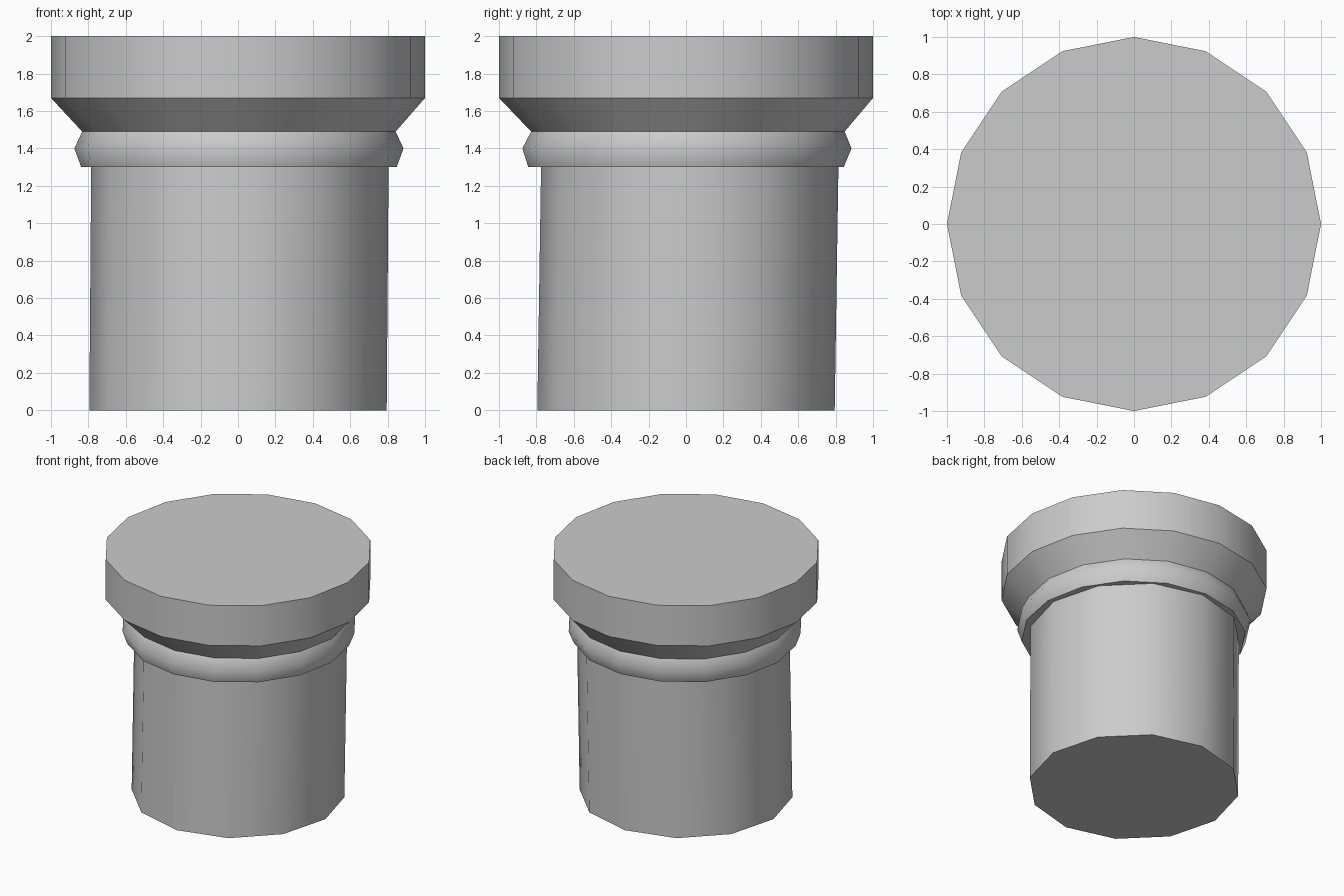
import bpy, bmesh
from math import cos, sin, tau

if "Cube" in bpy.data.objects:
    bpy.data.objects.remove(bpy.data.objects["Cube"])

bm = bmesh.new()


def ring(r, z, sides, cx=0.0, cy=0.0):
    """Closed loop of edges at height z."""
    vs = [bm.verts.new((cx + r * cos(tau * i / sides), cy + r * sin(tau * i / sides), z))
          for i in range(sides)]
    es = [bm.edges.new((vs[i], vs[(i + 1) % sides])) for i in range(sides)]
    return vs, es


# 12-sided shaft with a slight lean, then 16-sided bead, taper and cap
# (radius, z, sides, centre x, centre y, sharp)
profile = [
    (0.795, 0.00, 12, 0.0, 0.0, True),
    (0.795, 1.30, 12, 0.01, 0.02, True),
    (0.843, 1.30, 16, 0.005, 0.0, True),
    (0.88, 1.40, 16, 0.005, 0.005, False),
    (0.838, 1.49, 16, 0.005, 0.01, True),
    (1.00, 1.67, 16, 0.0, 0.0, True),
    (1.00, 2.00, 16, 0.0, 0.0, True),
]
rings = [ring(*p[:5]) for p in profile]

# Sides between neighbouring rings
for (va, ea), (vb, eb) in zip(rings, rings[1:]):
    n = len(va)
    if n == len(vb):
        for i in range(n):
            j = (i + 1) % n
            bm.faces.new((va[i], va[j], vb[j], vb[i]))
    else:
        bmesh.ops.bridge_loops(bm, edges=ea + eb)

# Flat ends
bm.faces.new(rings[0][0][::-1])
bm.faces.new(rings[-1][0])
bmesh.ops.recalc_face_normals(bm, faces=bm.faces[:])

# Smooth around, crisp at the profile corners
for f in bm.faces:
    f.smooth = True
for (_, es), p in zip(rings, profile):
    for e in es:
        e.smooth = not p[5]

mesh = bpy.data.meshes.new("capped_post")
bm.to_mesh(mesh)
bm.free()
post = bpy.data.objects.new("capped_post", mesh)
bpy.context.collection.objects.link(post)
